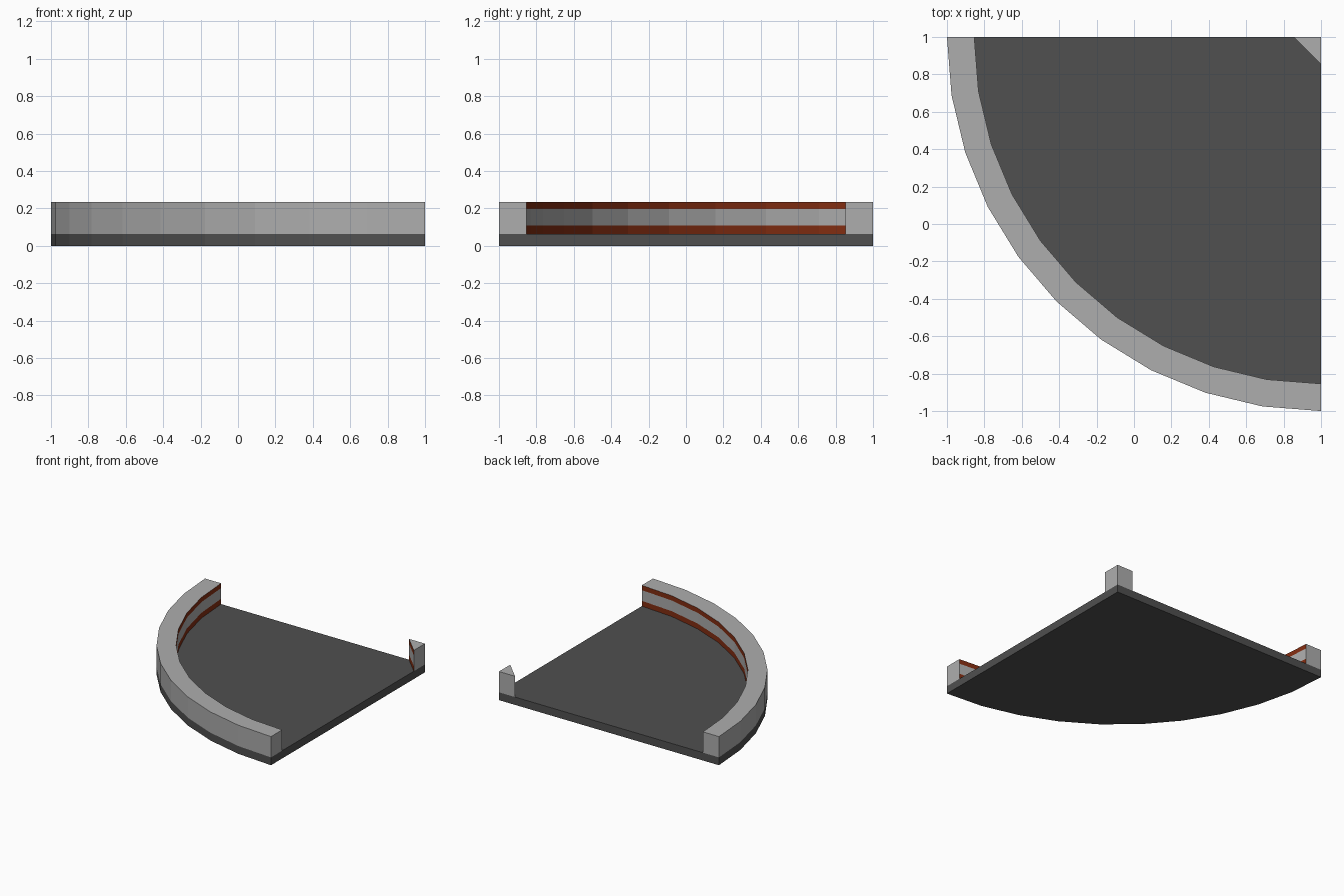
import bpy, bmesh, math

if "Cube" in bpy.data.objects:
    bpy.data.objects.remove(bpy.data.objects["Cube"])

CX, CY = 1.0, 1.0            # centre of the quarter circle
R_OUT, R_IN, SEGS = 2.0, 1.854, 10
Z_BASE, Z_LOW, Z_HIGH, Z_TOP = 0.064, 0.108, 0.196, 0.235


def material(name, rgb):
    m = bpy.data.materials.new(name)
    m.diffuse_color = (*rgb, 1)
    m.use_nodes = True
    m.node_tree.nodes["Principled BSDF"].inputs["Base Color"].default_value = m.diffuse_color
    return m


asphalt = material("dark_grey", (0.08, 0.08, 0.08))
concrete = material("light_grey", (0.42, 0.42, 0.42))
red = material("rust_red", (0.23, 0.027, 0.006))


def arc(r):
    """Points from the -x end of the arc round to the -y end."""
    return [(CX - r * math.cos(a), CY - r * math.sin(a))
            for a in (i * math.pi / 2 / SEGS for i in range(SEGS + 1))]


def prism(name, outline, levels, mats, striped=()):
    """Extrude an outline through z levels; striped sides get red outer bands."""
    bm = bmesh.new()
    rings = [[bm.verts.new((x, y, z)) for x, y in outline] for z in levels]
    n, last = len(outline), len(levels) - 2
    for k in range(last + 1):
        for i in range(n):
            j = (i + 1) % n
            f = bm.faces.new((rings[k][i], rings[k][j], rings[k + 1][j], rings[k + 1][i]))
            if i in striped and k in (0, last):
                f.material_index = 1
    bm.faces.new(rings[0][::-1])
    bm.faces.new(rings[-1])
    bmesh.ops.recalc_face_normals(bm, faces=bm.faces)
    me = bpy.data.meshes.new(name)
    bm.to_mesh(me)
    bm.free()
    for m in mats:
        me.materials.append(m)
    ob = bpy.data.objects.new(name, me)
    bpy.context.collection.objects.link(ob)


bands = (Z_BASE, Z_LOW, Z_HIGH, Z_TOP)

# Quarter-disc floor slab
prism("road_slab", arc(R_OUT) + [(CX, CY)], (0, Z_BASE), [asphalt])

# Curved outer wall, red bands on its inner side
prism("curved_wall", arc(R_OUT) + arc(R_IN)[::-1], bands, [concrete, red],
      range(SEGS + 1, 2 * SEGS + 1))

# Small corner post, red bands on its diagonal side
prism("corner_post", [(0.854, 1), (1, 0.854), (1, 1)], bands, [concrete, red], (0,))
